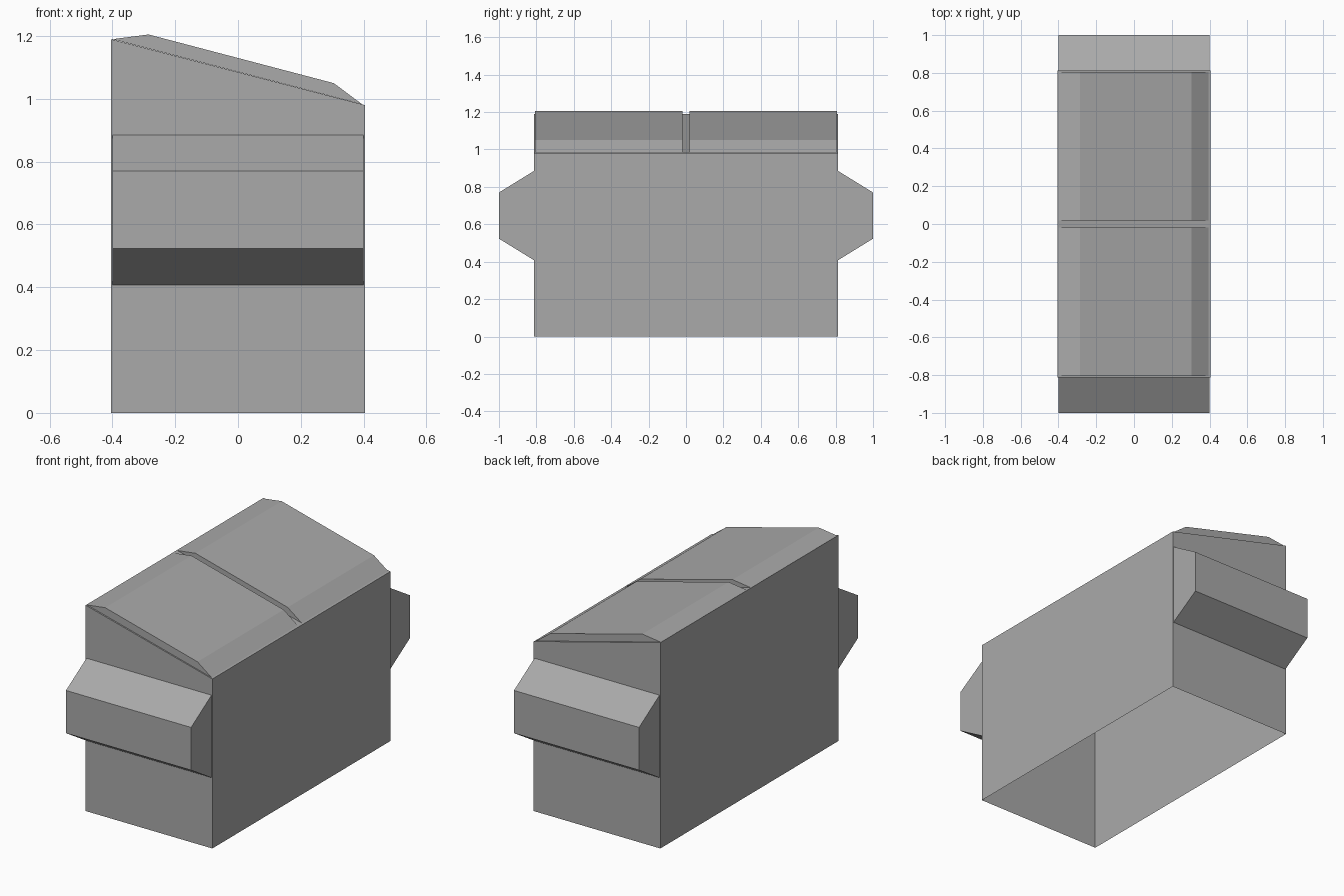
import bpy
import bmesh
from mathutils import Vector

cube = bpy.data.objects.get("Cube")
if cube:
    bpy.data.objects.remove(cube, do_unlink=True)

# One painted-steel colour
grey = bpy.data.materials.new("steel_grey")
grey.use_nodes = True
colour = (0.40, 0.40, 0.40, 1)
grey.diffuse_color = colour
grey.node_tree.nodes["Principled BSDF"].inputs["Base Color"].default_value = colour


def prism(name, profile, sweep, open_side):
    """Sweep a closed profile along a vector and leave the open_side face off."""
    bm = bmesh.new()
    face = bm.faces.new([bm.verts.new(p) for p in profile])
    out = bmesh.ops.extrude_face_region(bm, geom=[face], use_keep_orig=True)
    moved = [v for v in out["geom"] if isinstance(v, bmesh.types.BMVert)]
    bmesh.ops.translate(bm, verts=moved, vec=sweep)
    bmesh.ops.recalc_face_normals(bm, faces=bm.faces)
    hidden = max(bm.faces, key=lambda f: f.normal.dot(Vector(open_side)))
    bmesh.ops.delete(bm, geom=[hidden], context="FACES_ONLY")
    mesh = bpy.data.meshes.new(name)
    bm.to_mesh(mesh)
    bm.free()
    mesh.materials.append(grey)
    obj = bpy.data.objects.new(name, mesh)
    bpy.context.collection.objects.link(obj)
    return obj


half_w, half_l = 0.405, 0.813
high, low = 1.19, 0.98

# Hollow bin body with a sloping top and an open underside
body = [(-half_w, 0), (half_w, 0), (half_w, low), (-half_w, high)]
prism("bin_body", [(x, -half_l, z) for x, z in body],
      (0, 2 * half_l, 0), (0, 0, -1))

# Two bent lids with a narrow gap between them
lid = [(-0.4, high), (0.395, low + 0.003), (0.305, 1.05), (-0.285, 1.205)]
gap, lid_end = 0.018, 0.806
for name, start in (("front_lid", -lid_end), ("back_lid", gap)):
    prism(name, [(x, start, z) for x, z in lid],
          (0, lid_end - gap, 0), (0, 0, -1))

# Tapered lifting pockets on both ends
pocket = [(half_l, 0.408), (1, 0.523), (1, 0.77), (half_l, 0.885)]
for name, side in (("front_pocket", -1), ("back_pocket", 1)):
    prism(name, [(-0.4, side * y, z) for y, z in pocket],
          (0.8, 0, 0), (0, -side, 0))
